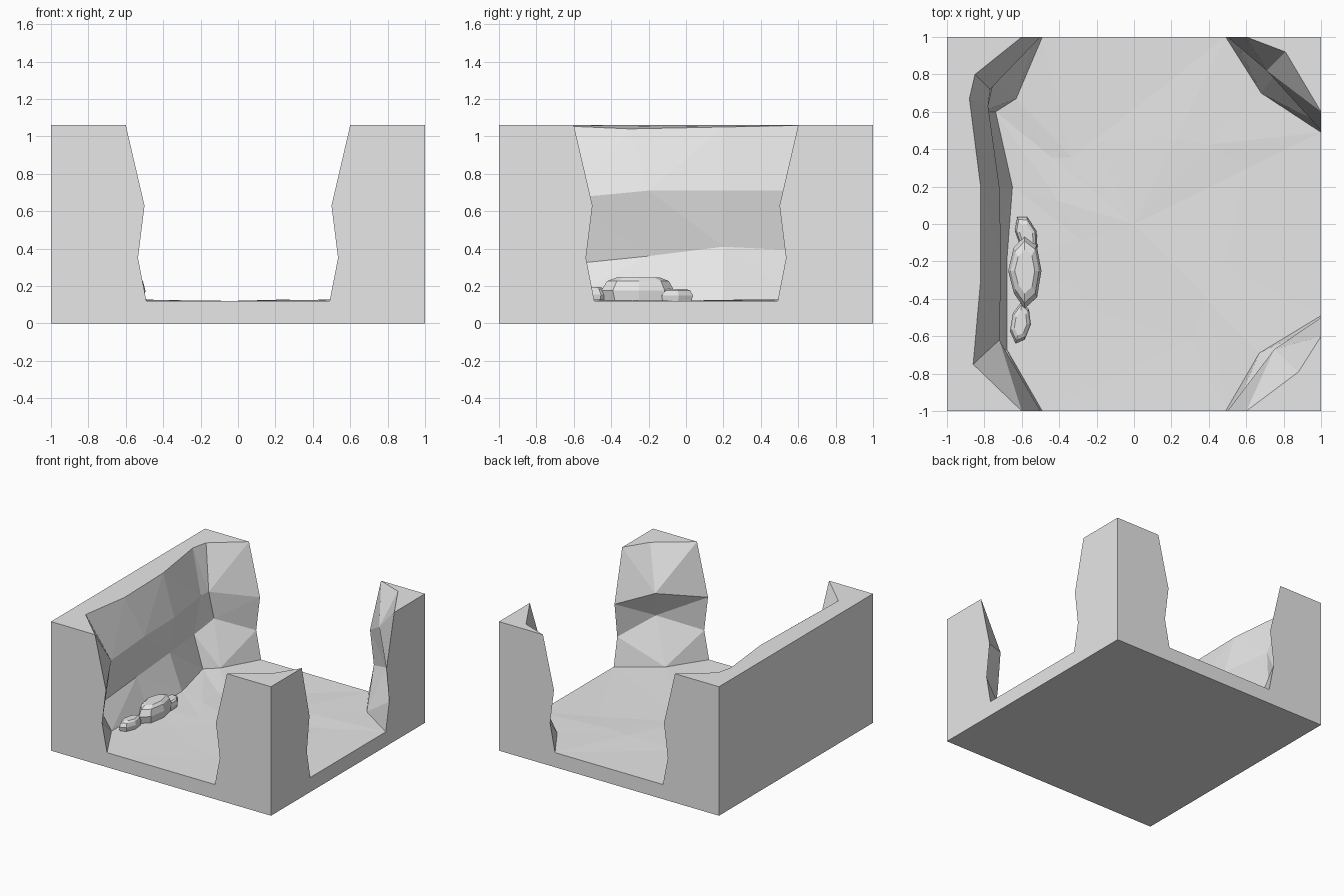
import bpy
import bmesh
import random
from math import cos, sin, tau, radians
from mathutils import Vector

random.seed(4)
default = bpy.data.objects.get("Cube")
if default:
    bpy.data.objects.remove(default, do_unlink=True)

TOP = 1.06
FLOOR = 0.12

# One stone colour for everything
stone = bpy.data.materials.new("grey_stone")
stone.use_nodes = True
colour = (0.8, 0.8, 0.8, 1)
stone.diffuse_color = colour
stone.node_tree.nodes["Principled BSDF"].inputs["Base Color"].default_value = colour


def make_object(name, bm):
    """Weld, orient and link a bmesh as a flat-shaded object."""
    bmesh.ops.remove_doubles(bm, verts=bm.verts, dist=0.0005)
    bmesh.ops.recalc_face_normals(bm, faces=bm.faces)
    mesh = bpy.data.meshes.new(name)
    bm.to_mesh(mesh)
    bm.free()
    mesh.materials.append(stone)
    obj = bpy.data.objects.new(name, mesh)
    bpy.context.collection.objects.link(obj)
    return obj


def add_face(bm, points):
    return bm.faces.new([bm.verts.new(p) for p in points])


# Edge profile shared by every opening: (distance from the middle, height)
PROFILE = [(0.49, FLOOR), (0.535, 0.35), (0.5, 0.63), (0.6, TOP)]


def end_section(axis, side, sign):
    """Profile on the tile edge: axis 0 runs along x, axis 1 along y."""
    if axis == 0:
        return [(sign * d, side, z) for d, z in PROFILE]
    return [(side, sign * d, z) for d, z in PROFILE]


# Wall sections, each listed from floor to rim: base, hollow, ledge, rim
long_wall = [
    end_section(0, -1, -1),
    [(-.68, -.67, .12), (-.79, -.69, .31), (-.72, -.62, .67), (-.86, -.75, 1.06)],
    [(-.68, -.2, .12), (-.78, -.2, .36), (-.71, -.2, .71), (-.82, -.3, 1.04)],
    [(-.65, .2, .12), (-.76, .2, .41), (-.72, .2, .71), (-.82, .2, 1.05)],
    [(-.74, .6, .13), (-.82, .6, .39), (-.78, .63, .71), (-.88, .67, 1.06)],
    [(-.63, .67, .14), (-.75, .76, .48), (-.77, .72, .71), (-.85, .8, 1.06)],
    end_section(0, 1, -1),
]
back_pillar = [
    end_section(0, 1, 1),
    [(.68, .7, .12), (.77, .82, .46), (.71, .82, .78), (.81, .92, 1.06)],
    end_section(1, 1, 1),
]
front_pillar = [
    end_section(1, 1, -1),
    [(.67, -.69, .13), (.82, -.78, .48), (.75, -.67, .72), (.88, -.79, 1.06)],
    end_section(0, -1, 1),
]
walls = [
    (long_wall, [(-1, 1), (-1, -1)]),
    (back_pillar, [(1, 1)]),
    (front_pillar, [(1, -1)]),
]

# Cave tile: rough walls with flat tops
bm = bmesh.new()
floor_edge = []
for sections, corners in walls:
    for a, b in zip(sections, sections[1:]):
        for i in range(len(PROFILE) - 1):
            quad = add_face(bm, [a[i], b[i], b[i + 1], a[i + 1]])
            bmesh.ops.triangulate(bm, faces=[quad])
    add_face(bm, [s[-1] for s in sections] + [(x, y, TOP) for x, y in corners])
    floor_edge += [Vector(s[0]) for s in sections]

# Floor: shallow uneven fan around the middle
middle = Vector((0, 0, FLOOR))
inner = []
for p in floor_edge:
    q = middle.lerp(p, random.uniform(0.4, 0.65))
    q.z = FLOOR + random.uniform(-0.006, 0.008)
    inner.append(q)
for i, p in enumerate(floor_edge):
    j = (i + 1) % len(floor_edge)
    add_face(bm, [middle, inner[i], inner[j]])
    add_face(bm, [inner[i], p, floor_edge[j]])
    add_face(bm, [inner[i], floor_edge[j], inner[j]])

# Outer sides with openings, the solid side and the underside
for axis, side in ((0, -1), (0, 1), (1, 1)):
    def at(d, z):
        return (d, side, z) if axis == 0 else (side, d, z)
    add_face(bm, [at(-1, 0), at(1, 0), at(1, TOP)]
             + end_section(axis, side, 1)[::-1]
             + end_section(axis, side, -1) + [at(-1, TOP)])
add_face(bm, [(-1, -1, 0), (-1, 1, 0), (-1, 1, TOP), (-1, -1, TOP)])
add_face(bm, [(-1, -1, 0), (1, -1, 0), (1, 1, 0), (-1, 1, 0)])
make_object("cave_tile", bm)


def rock(name, centre, half_width, half_length, height, turn, sides=7):
    """Chipped boulder: stacked uneven rings with a flat top."""
    bm = bmesh.new()
    rings = []
    chips = [random.uniform(0.88, 1.08) for _ in range(sides)]
    for level, scale in ((-0.1, 0.9), (0.45, 1), (0.85, 0.85), (1, 0.6)):
        ring = []
        for k in range(sides):
            a = tau * k / sides
            u = cos(a) * half_width * scale * chips[k]
            v = sin(a) * half_length * scale * chips[k]
            t = radians(turn)
            ring.append(bm.verts.new((centre[0] + u * cos(t) - v * sin(t),
                                      centre[1] + u * sin(t) + v * cos(t),
                                      FLOOR + height * level)))
        rings.append(ring)
    for a, b in zip(rings, rings[1:]):
        for k in range(sides):
            n = (k + 1) % sides
            bm.faces.new([a[k], a[n], b[n], b[k]])
    bm.faces.new(rings[0][::-1])
    bm.faces.new(rings[-1])
    make_object(name, bm)


# Boulders against the long wall
rock("large_boulder", (-.585, -.25), .09, .19, .125, 0, 8)
rock("front_boulder", (-.605, -.53), .055, .11, .075, -8)
rock("back_boulder", (-.575, -.06), .06, .115, .065, 20)
